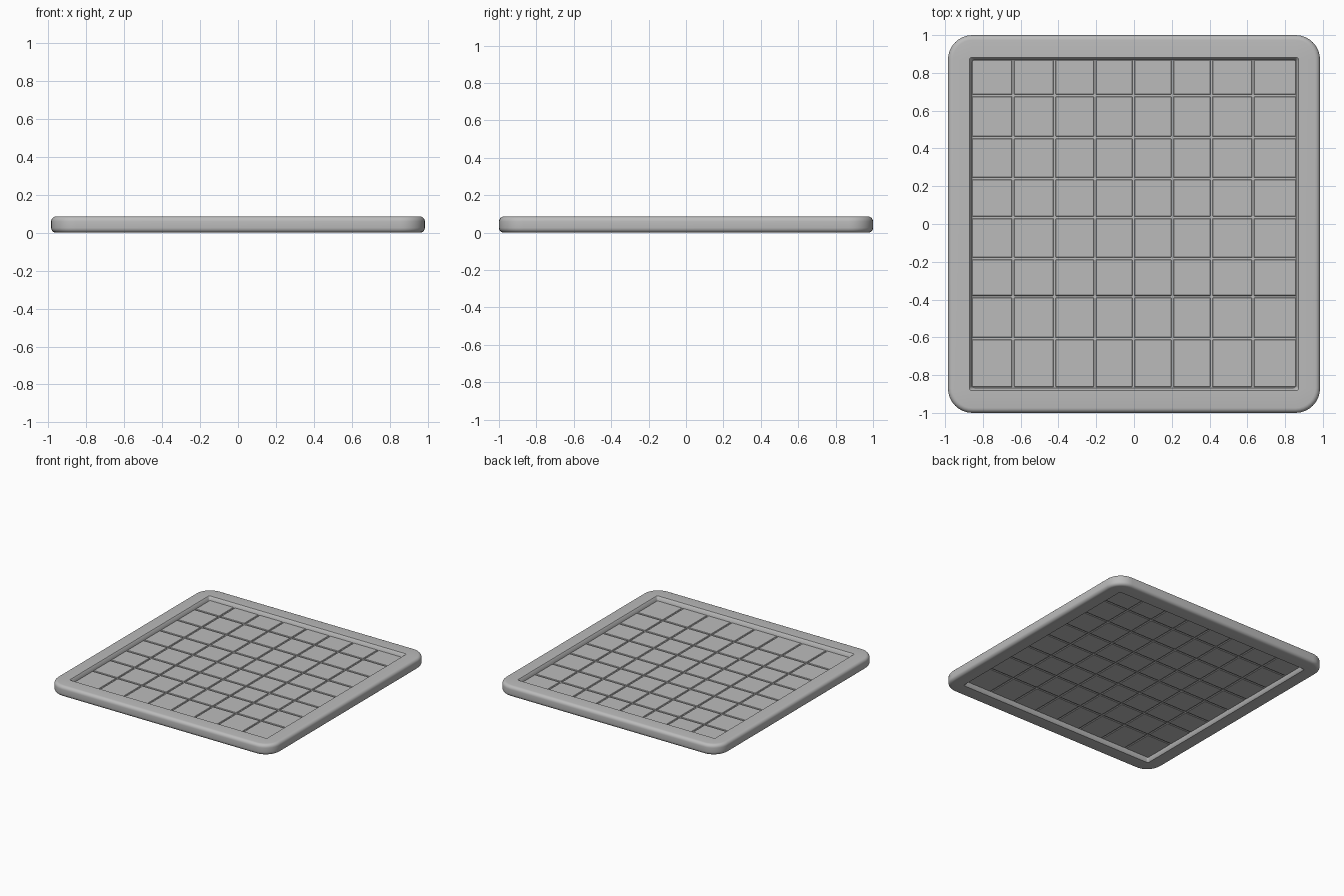
import bpy, bmesh, math

if "Cube" in bpy.data.objects:
    bpy.data.objects.remove(bpy.data.objects["Cube"])

grey = bpy.data.materials.new("plain grey")
grey.diffuse_color = (0.5, 0.5, 0.5, 1)
grey.use_nodes = True
grey.node_tree.nodes["Principled BSDF"].inputs["Base Color"].default_value = grey.diffuse_color


def finish(bm, name, angle=35):
    bmesh.ops.recalc_face_normals(bm, faces=bm.faces)
    me = bpy.data.meshes.new(name)
    bm.to_mesh(me)
    bm.free()
    ob = bpy.data.objects.new(name, me)
    bpy.context.collection.objects.link(ob)
    me.materials.append(grey)
    bpy.ops.object.select_all(action='DESELECT')
    ob.select_set(True)
    bpy.context.view_layer.objects.active = ob
    bpy.ops.object.shade_smooth_by_angle(angle=math.radians(angle))
    return ob


def ring(bm, hx, hy, r, z, n=8):
    """Rounded rectangle of vertices at height z."""
    verts = []
    for q, (sx, sy) in enumerate(((1, 1), (-1, 1), (-1, -1), (1, -1))):
        for i in range(n + 1):
            a = math.pi / 2 * (q + i / n)
            verts.append(bm.verts.new((sx * (hx - r) + r * math.cos(a),
                                       sy * (hy - r) + r * math.sin(a), z)))
    return verts


def box(bm, x0, x1, y0, y1, z0, z1):
    geo = bmesh.ops.create_cube(bm, size=1)
    for v in geo['verts']:
        v.co.x = x0 if v.co.x < 0 else x1
        v.co.y = y0 if v.co.y < 0 else y1
        v.co.z = z0 if v.co.z < 0 else z1


# Frame: rounded bar lofted through rounded-rectangle rings
HX, HY, H = 0.985, 1.0, 0.086
BEVEL = 0.026
bm = bmesh.new()
rings = []
for start, zc in ((-90, BEVEL), (0, H - BEVEL)):
    for i in range(6):
        a = math.radians(start + 18 * i)
        d = BEVEL * (1 - math.cos(a))
        rings.append(ring(bm, HX - d, HY - d, 0.13 - d,
                          zc + BEVEL * math.sin(a)))
for inset, z in ((0.0, H), (0.004, H - 0.004), (0.015, H - 0.032),
                 (0.015, 0.032), (0.004, 0.004), (0.0, 0.0)):
    rings.append(ring(bm, 0.872 - inset, 0.882 - inset, 0.014, z))
for a, b in zip(rings, rings[1:] + rings[:1]):
    for i in range(len(a)):
        j = (i + 1) % len(a)
        bm.faces.new((a[i], a[j], b[j], b[i]))
finish(bm, "frame")

# Core panel: the floor of the grooves on both sides
bm = bmesh.new()
box(bm, -0.87, 0.87, -0.88, 0.88, 0.034, 0.052)
finish(bm, "core_panel")

# Tiles: grid of shallow squares raised on both sides of the core
xs = [-0.862, -0.64, -0.42, -0.207, -0.003, 0.203, 0.41, 0.63, 0.862]
ys = [-0.868, -0.607, -0.385, -0.183, 0.035, 0.24, 0.458, 0.68, 0.874]
GAP = 0.005
bm = bmesh.new()
for x0, x1 in zip(xs, xs[1:]):
    for y0, y1 in zip(ys, ys[1:]):
        box(bm, x0 + GAP, x1 - GAP, y0 + GAP, y1 - GAP, 0.028, 0.058)
bmesh.ops.bevel(bm, geom=list(bm.edges), offset=0.003, segments=1,
                affect='EDGES')
finish(bm, "grid_tiles", 30)
